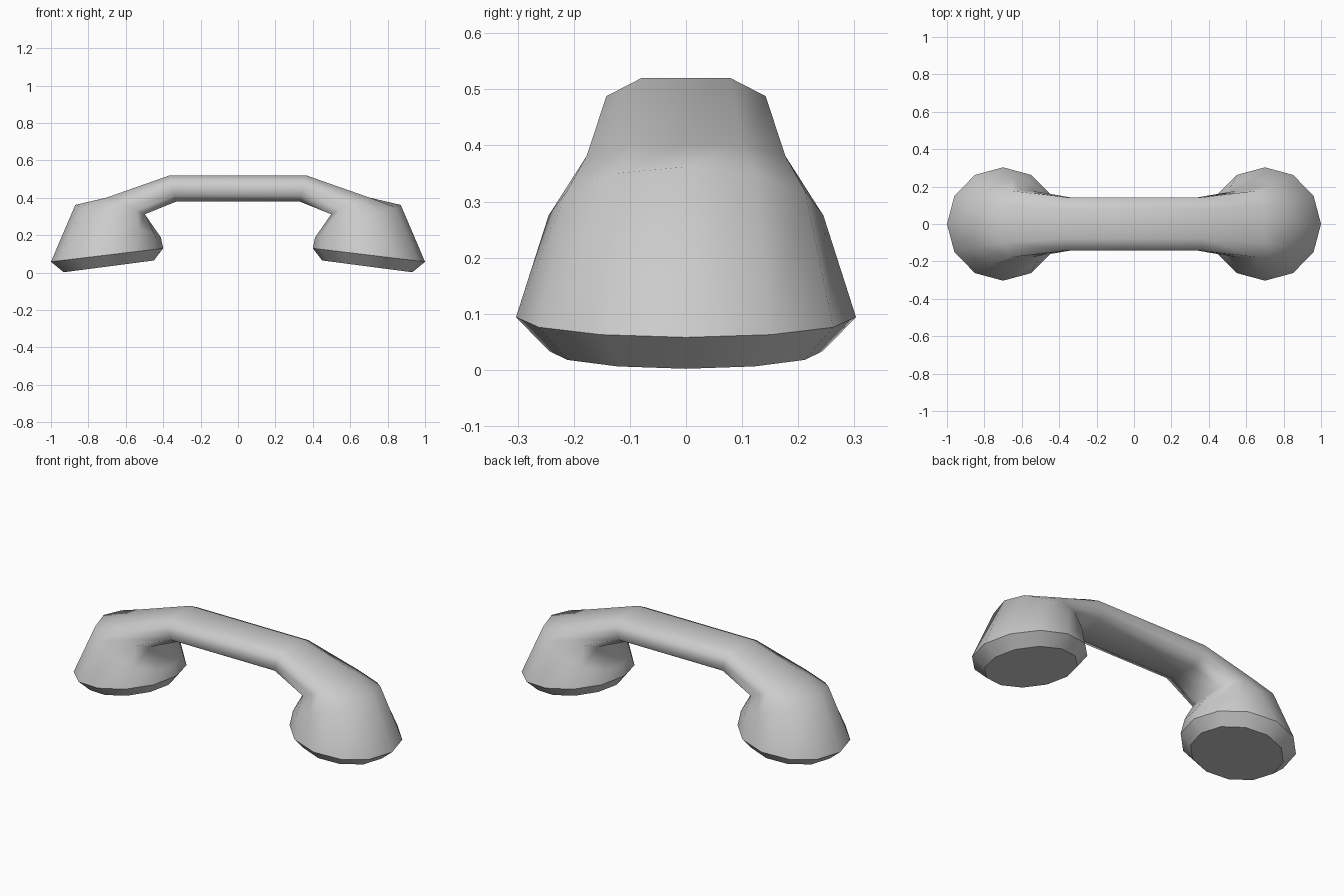
import bpy, bmesh, math

if "Cube" in bpy.data.objects:
    bpy.data.objects.remove(bpy.data.objects["Cube"])

# Half cross-sections as (width factor, outer-to-inner factor), 7 points = 12-sided ring
ROUND = [(math.sin(math.radians(30 * k)), (1 - math.cos(math.radians(30 * k))) / 2) for k in range(7)]
GRIP = [(0, 0), (0.56, 0), (1, 0.23), (1, 0.5), (1, 0.77), (0.56, 1), (0, 1)]

# Stations of the right half: outer (x, z), inner (x, z), half width, section
STATIONS = [
    ((0.932, 0.002), (0.450, 0.065), 0.244, ROUND),   # flat cup face
    ((1.000, 0.058), (0.400, 0.130), 0.303, ROUND),   # cup rim
    ((0.870, 0.362), (0.412, 0.188), 0.245, ROUND),   # cup shoulder
    ((0.700, 0.402), (0.498, 0.312), 0.177, GRIP),    # neck
    ((0.365, 0.520), (0.330, 0.380), 0.142, GRIP),    # grip bend
]


def add_ring(bm, station, side):
    (xo, zo), (xi, zi), w, section = station
    pts = section + [(-y, t) for y, t in section[5:0:-1]]
    return [bm.verts.new((side * (xo + (xi - xo) * t), w * y, zo + (zi - zo) * t)) for y, t in pts]


# Handset: one continuous loft from cup to cup
bm = bmesh.new()
rings = [add_ring(bm, s, 1) for s in STATIONS] + [add_ring(bm, s, -1) for s in reversed(STATIONS)]
for a, b in zip(rings, rings[1:]):
    for k in range(12):
        n = (k + 1) % 12
        bm.faces.new((a[k], a[n], b[n], b[k]))
bm.faces.new(rings[0])
bm.faces.new(rings[-1])
bmesh.ops.recalc_face_normals(bm, faces=bm.faces)

# Smooth body with crisp rims on the cups
for f in bm.faces:
    f.smooth = True
for ring in rings[:2] + rings[-2:]:
    for k in range(12):
        bm.edges.get((ring[k], ring[(k + 1) % 12])).smooth = False

mesh = bpy.data.meshes.new("handset")
bm.to_mesh(mesh)
bm.free()
handset = bpy.data.objects.new("handset", mesh)
bpy.context.collection.objects.link(handset)
